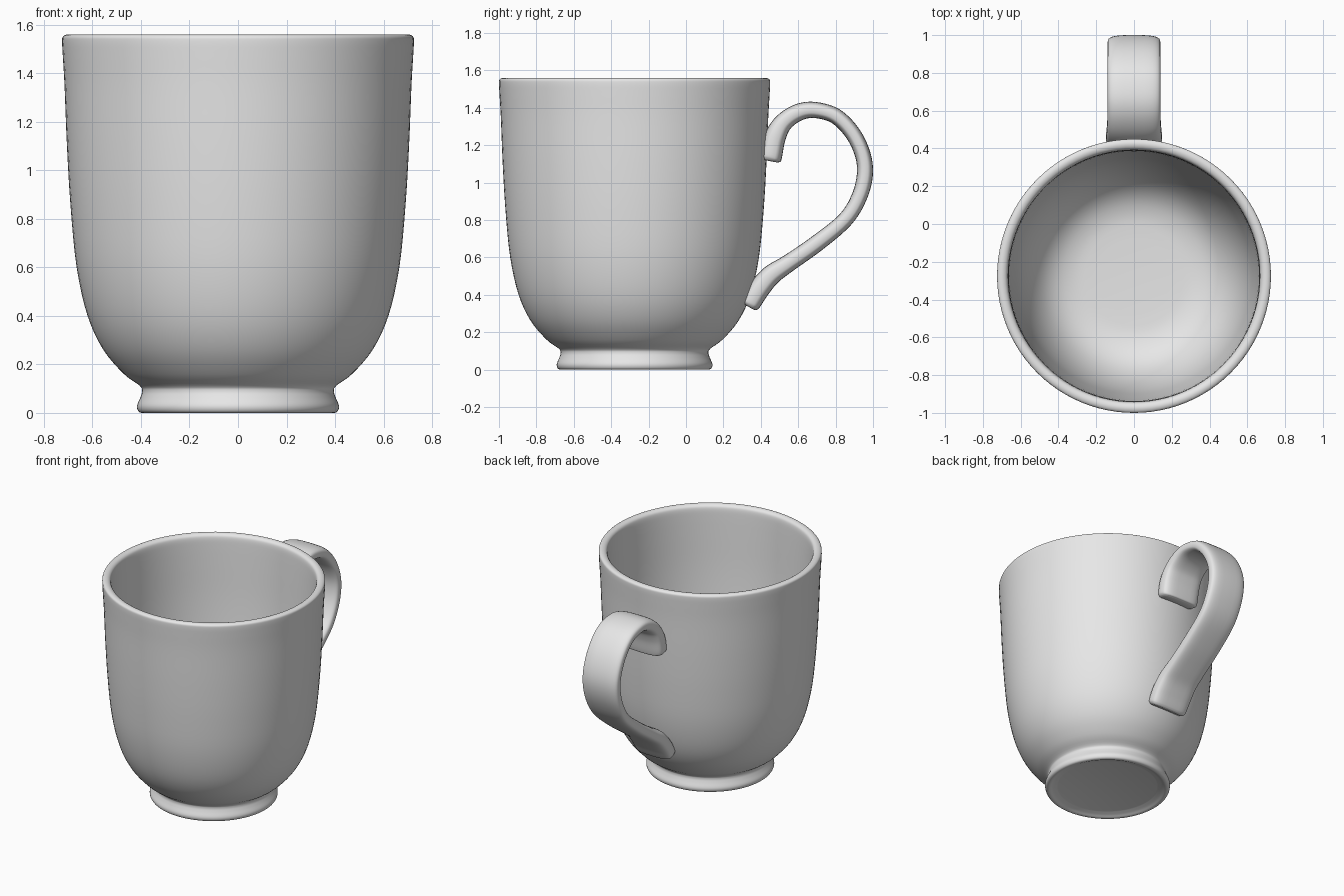
import bpy
import bmesh
import math
from mathutils import Vector

if "Cube" in bpy.data.objects:
    bpy.data.objects.remove(bpy.data.objects["Cube"])

CENTRE_Y = -0.275

# Glazed ceramic colour
ceramic = bpy.data.materials.new("grey_ceramic")
ceramic.use_nodes = True
ceramic.diffuse_color = (0.8, 0.8, 0.8, 1)
ceramic.node_tree.nodes["Principled BSDF"].inputs["Base Color"].default_value = ceramic.diffuse_color


def smooth_path(points, steps):
    """Sample a Catmull-Rom spline through the control points."""
    pts = [Vector(p) for p in points]
    pts = [2 * pts[0] - pts[1]] + pts + [2 * pts[-1] - pts[-2]]
    out = []
    for a, b, c, d in zip(pts, pts[1:], pts[2:], pts[3:]):
        for i in range(steps):
            t = i / steps
            out.append(b + (c - a) * t / 2
                       + (2 * a - 5 * b + 4 * c - d) * t * t / 2
                       + (3 * b - a - 3 * c + d) * t ** 3 / 2)
    return out + [pts[-2]]


def skin(name, rings):
    """Join closed rings of points into a capped smooth solid."""
    bm = bmesh.new()
    loops = [[bm.verts.new(p) for p in ring] for ring in rings]
    for low, high in zip(loops, loops[1:]):
        for i in range(len(low)):
            bm.faces.new((low[i - 1], low[i], high[i], high[i - 1]))
    bm.faces.new(loops[0])
    bm.faces.new(loops[-1])
    bmesh.ops.recalc_face_normals(bm, faces=bm.faces)
    mesh = bpy.data.meshes.new(name)
    bm.to_mesh(mesh)
    bm.free()
    mesh.materials.append(ceramic)
    obj = bpy.data.objects.new(name, mesh)
    bpy.context.collection.objects.link(obj)
    bpy.ops.object.select_all(action="DESELECT")
    obj.select_set(True)
    bpy.context.view_layer.objects.active = obj
    bpy.ops.object.shade_smooth_by_angle(angle=math.radians(50))
    return obj


def angles(count):
    return [math.tau * i / count for i in range(count)]


# Mug body: foot, outer wall, rim, inner wall and floor as (radius, height)
profile = [
    (0.33, 0.02), (0.365, 0.01), (0.39, 0), (0.41, 0.006), (0.416, 0.03),
    (0.402, 0.065), (0.395, 0.09), (0.405, 0.112), (0.47, 0.16),
    (0.555, 0.26), (0.62, 0.4), (0.665, 0.6), (0.69, 0.85), (0.705, 1.1),
    (0.715, 1.35), (0.722, 1.47), (0.725, 1.53), (0.721, 1.552),
    (0.7, 1.56), (0.678, 1.552), (0.668, 1.53), (0.664, 1.47),
    (0.66, 1.35), (0.652, 1.1), (0.636, 0.85), (0.61, 0.6), (0.565, 0.42),
    (0.5, 0.29), (0.42, 0.21), (0.32, 0.17), (0.2, 0.16),
]
skin("mug_body", [
    [(r * math.cos(a), CENTRE_Y + r * math.sin(a), z) for a in angles(96)]
    for r, z in smooth_path(profile, 4)
])

# Handle: centre line as (y, z, half thickness, half width)
handle_path = [
    (0.447, 1.115, 0.045, 0.125), (0.449, 1.125, 0.058, 0.14),
    (0.455, 1.15, 0.06, 0.148), (0.475, 1.24, 0.058, 0.148),
    (0.52, 1.32, 0.05, 0.143), (0.6, 1.375, 0.046, 0.14),
    (0.69, 1.388, 0.043, 0.14), (0.8, 1.355, 0.042, 0.14),
    (0.89, 1.265, 0.042, 0.14), (0.945, 1.15, 0.042, 0.14),
    (0.956, 1.04, 0.043, 0.14), (0.925, 0.92, 0.042, 0.14),
    (0.85, 0.8, 0.042, 0.14), (0.7, 0.675, 0.045, 0.14),
    (0.55, 0.57, 0.047, 0.14), (0.455, 0.505, 0.054, 0.143),
    (0.39, 0.43, 0.057, 0.146), (0.35, 0.365, 0.055, 0.143),
    (0.339, 0.345, 0.05, 0.135), (0.334, 0.336, 0.037, 0.12),
]


def rounded(value):
    """Turn a circle coordinate into a flattened, soft-cornered one."""
    return math.copysign(abs(value) ** 0.6, value)


path = smooth_path(handle_path, 5)
rings = []
for i, (y, z, thick, wide) in enumerate(path):
    before, after = path[max(i - 1, 0)], path[min(i + 1, len(path) - 1)]
    along = Vector((after[0] - before[0], after[1] - before[1])).normalized()
    rings.append([
        (wide * rounded(math.cos(a)),
         y - along.y * thick * rounded(math.sin(a)),
         z + along.x * thick * rounded(math.sin(a)))
        for a in angles(32)
    ])
skin("handle", rings)
